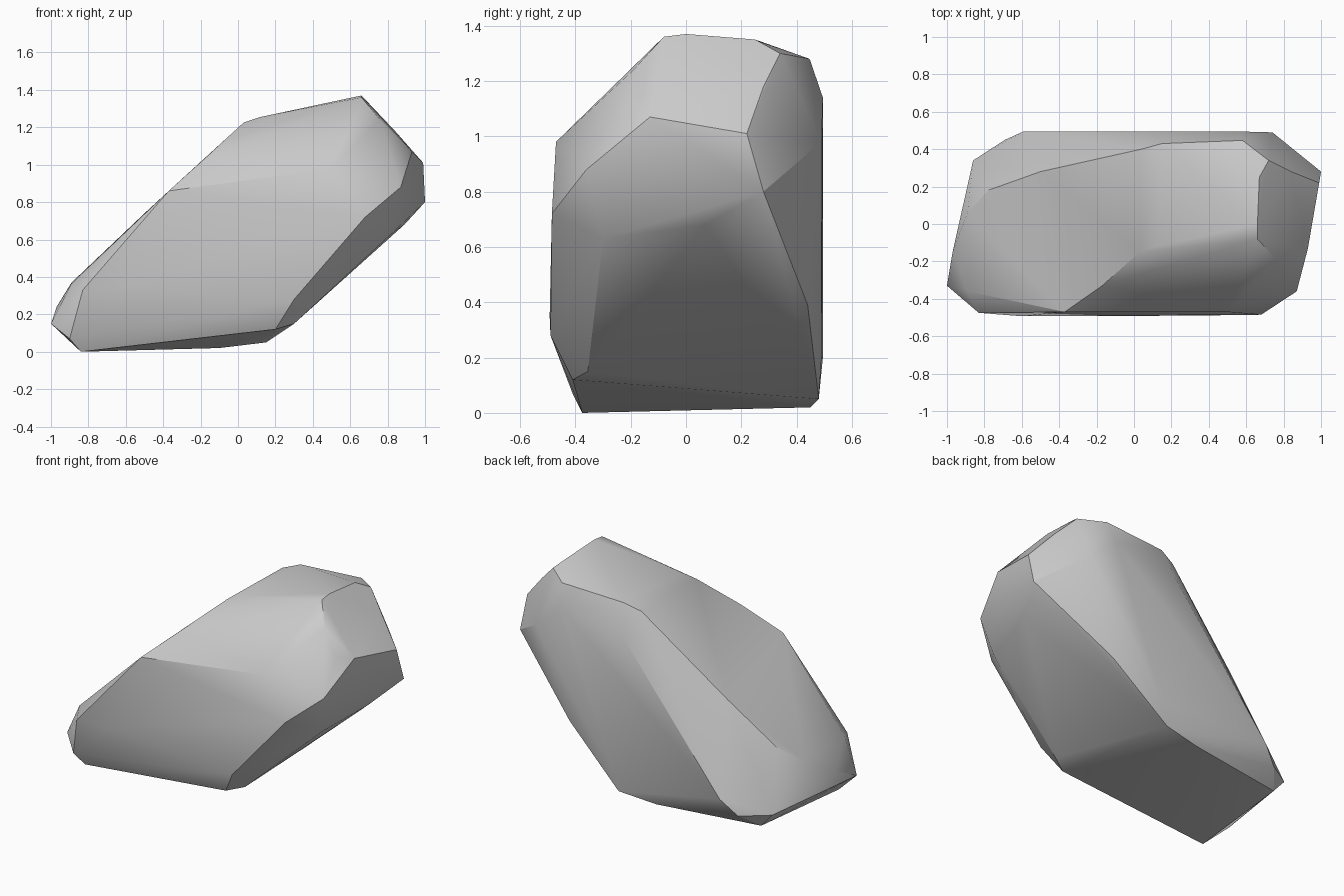
import bpy, bmesh, math

# Corner points of the boulder, grouped by facet
crown = [(0.04, 0.40, 1.22), (0.15, 0.43, 1.26), (0.58, 0.447, 1.28), (0.66, 0, 1.37),
         (0.66, -0.08, 1.36), (0.12, -0.12, 1.255), (0.03, -0.15, 1.225), (0.67, 0.25, 1.35)]
nose = [(0.72, 0.34, 1.30), (0.84, 0.28, 1.18), (0.99, 0.22, 1.01), (1.0, 0.28, 0.80),
        (0.93, -0.13, 1.07), (0.86, -0.22, 1.09), (0.76, -0.19, 1.24),
        (0.87, -0.36, 0.88), (0.82, -0.30, 0.63), (0.89, 0.07, 0.68)]
front_wall = [(0.50, -0.47, 0.98), (-0.37, -0.47, 0.86), (-0.17, -0.33, 1.04),
              (0.68, -0.485, 0.72), (0.30, -0.49, 0.28), (-0.83, -0.475, 0.33),
              (-0.60, -0.493, 0.35), (0.20, -0.41, 0.12)]
tail = [(-1.0, -0.33, 0.15), (-0.97, -0.15, 0.24), (-0.89, 0.06, 0.37), (-0.89, -0.36, 0.365),
        (-0.90, -0.41, 0.07), (-0.86, 0.34, 0.11), (-0.78, 0.18, 0.47), (-0.50, 0.28, 0.74)]
belly = [(-0.84, -0.375, 0), (-0.78, 0.34, 0.02), (-0.10, 0.45, 0.02), (0.15, 0.48, 0.05),
         (0.30, -0.355, 0.15), (0.53, 0.44, 0.39)]
back_wall = [(0.55, 0.495, 1.14), (0.74, 0.49, 0.98), (0.10, 0.495, 1.06), (-0.59, 0.495, 0.20),
             (-0.69, 0.45, 0.10), (0.20, 0.49, 0.20)]

# Wrap the points in a hull
bm = bmesh.new()
for part in (crown, nose, front_wall, tail, belly, back_wall):
    for p in part:
        bm.verts.new(p)
res = bmesh.ops.convex_hull(bm, input=bm.verts)
loose = [v for v in bm.verts if not v.link_faces]
bmesh.ops.delete(bm, geom=loose, context='VERTS')
bmesh.ops.recalc_face_normals(bm, faces=bm.faces)

mesh = bpy.data.meshes.new("boulder")
bm.to_mesh(mesh)
bm.free()
boulder = bpy.data.objects.new("boulder", mesh)
bpy.context.collection.objects.link(boulder)

# Soft facets with crisp main ridges
bpy.context.view_layer.objects.active = boulder
boulder.select_set(True)
bpy.ops.object.shade_smooth_by_angle(angle=math.radians(30))
